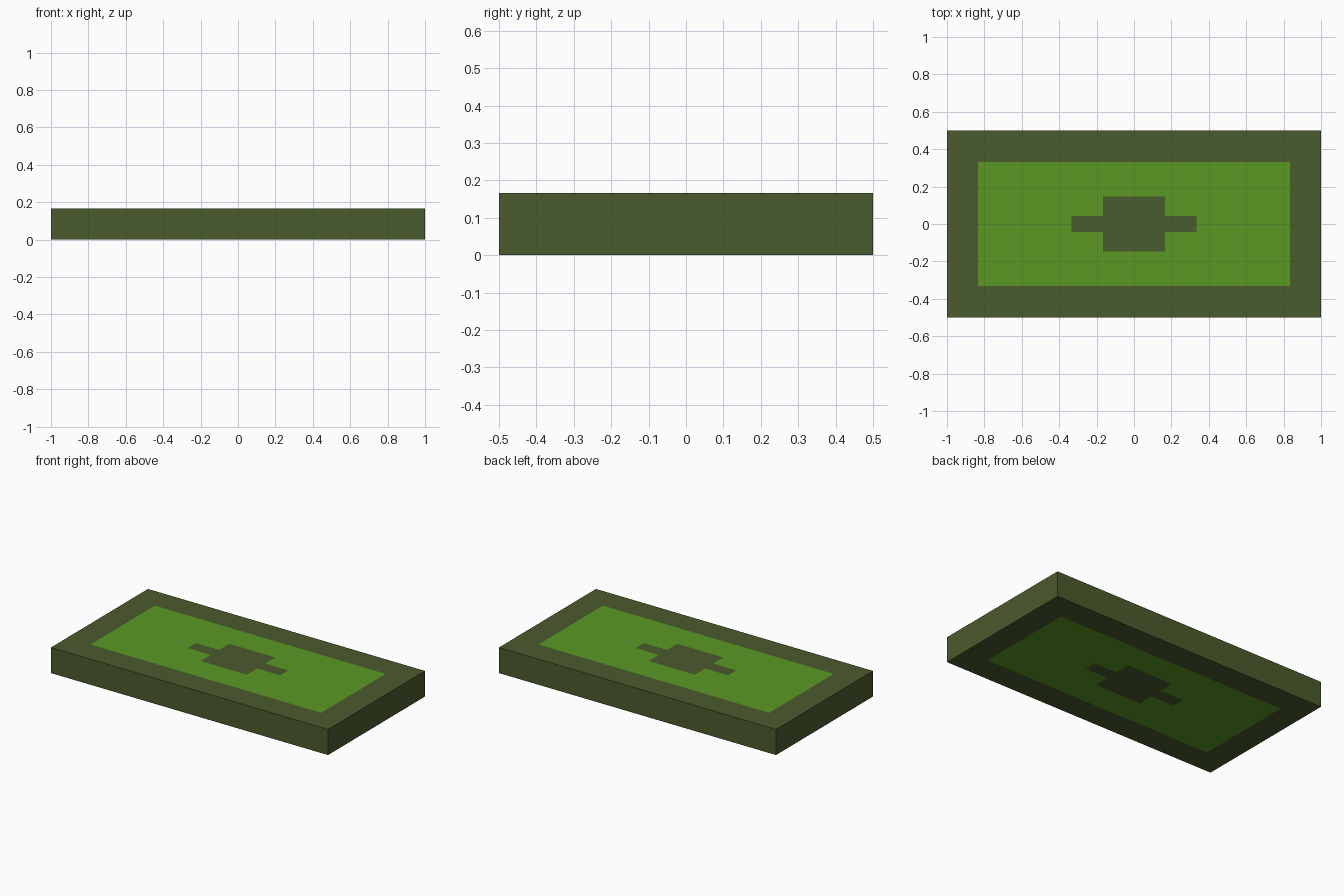
import bpy, bmesh
from mathutils import Vector

if "Cube" in bpy.data.objects:
    bpy.data.objects.remove(bpy.data.objects["Cube"])

HEIGHT = 0.167
FIELD = (0.833, 0.332)    # half sizes of the bright field
BLOCK = (0.167, 0.147)    # half sizes of the central block
ARMS = (0.333, 0.042)     # half sizes of the side arms


def material(name, rgb):
    mat = bpy.data.materials.new(name)
    lin = [c / 255 / 12.92 if c < 11 else ((c / 255 + 0.055) / 1.055) ** 2.4 for c in rgb]
    mat.diffuse_color = (*lin, 1)
    mat.use_nodes = True
    mat.node_tree.nodes["Principled BSDF"].inputs["Base Color"].default_value = mat.diffuse_color
    return mat


def inside(p, half):
    return abs(p.x) < half[0] and abs(p.y) < half[1]


# Flat slab
bm = bmesh.new()
bmesh.ops.create_cube(bm, size=1)
bmesh.ops.scale(bm, vec=(2, 1, HEIGHT), verts=bm.verts)
bmesh.ops.translate(bm, vec=(0, 0, HEIGHT / 2), verts=bm.verts)

# Cut the slab along the outlines of the painted shapes
for half in (FIELD, BLOCK, ARMS):
    for axis in (0, 1):
        for side in (-1, 1):
            point, normal = Vector(), Vector()
            point[axis], normal[axis] = side * half[axis], 1
            bmesh.ops.bisect_plane(bm, geom=bm.verts[:] + bm.edges[:] + bm.faces[:],
                                   plane_co=point, plane_no=normal)

# Bright field on top and underside, dark border, sides and centre mark
for f in bm.faces:
    c = f.calc_center_median()
    mark = inside(c, BLOCK) or inside(c, ARMS)
    f.material_index = int(abs(f.normal.z) > 0.5 and inside(c, FIELD) and not mark)

mesh = bpy.data.meshes.new("slab")
bm.to_mesh(mesh)
bm.free()
mesh.materials.append(material("dark olive", (75, 91, 46)))
mesh.materials.append(material("bright green", (91, 153, 35)))
bpy.context.collection.objects.link(bpy.data.objects.new("slab", mesh))
